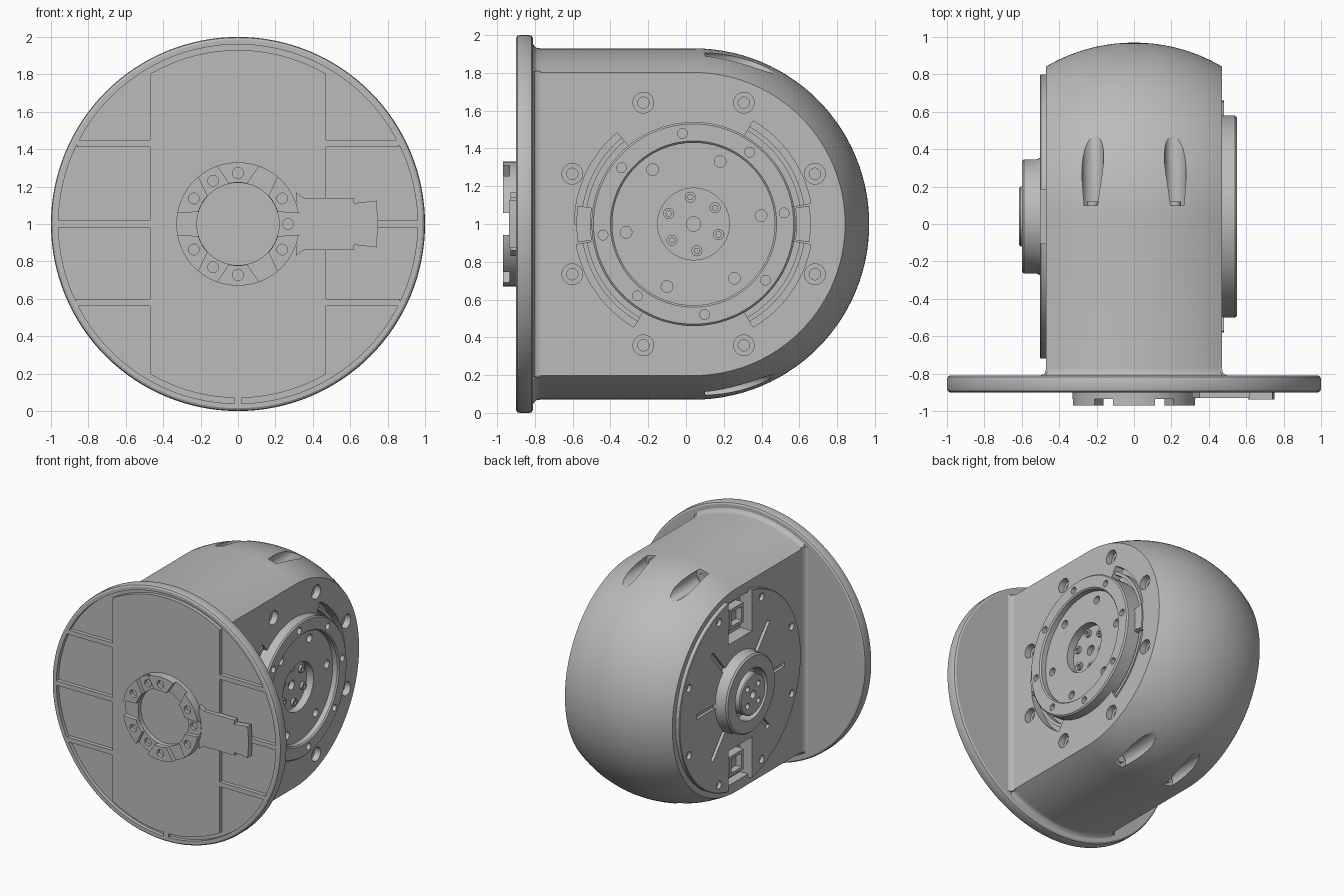
import bpy, bmesh
from math import sin, cos, radians, pi, acos, degrees
from mathutils import Matrix, Vector

if "Cube" in bpy.data.objects:
    bpy.data.objects.remove(bpy.data.objects["Cube"])

CY, CZ = 0.04, 1.0      # centre of the joint axis
HALF = 0.47             # half width of the housing
R = 0.93                # housing radius

grey = bpy.data.materials.new("plain_grey")
grey.use_nodes = True
grey.diffuse_color = (0.5, 0.5, 0.5, 1)
grey.node_tree.nodes["Principled BSDF"].inputs["Base Color"].default_value = (0.5, 0.5, 0.5, 1)


def place(u, v, h, axis):
    """Map plane coordinates and height along an axis to the model."""
    if axis == "x":
        return Vector((h, CY + u, CZ + v))
    if axis == "y":
        return Vector((u, h, CZ + v))
    return Vector((u, v, CZ + h))


def finish(bm, name):
    bmesh.ops.recalc_face_normals(bm, faces=bm.faces)
    mesh = bpy.data.meshes.new(name)
    bm.to_mesh(mesh)
    bm.free()
    mesh.materials.append(grey)
    ob = bpy.data.objects.new(name, mesh)
    bpy.context.collection.objects.link(ob)
    return ob


def prisms(name, outlines, h0, h1, axis):
    """Extrude each 2D outline between two heights, all in one object."""
    bm = bmesh.new()
    for pts in outlines:
        low = [bm.verts.new(place(u, v, h0, axis)) for u, v in pts]
        high = [bm.verts.new(place(u, v, h1, axis)) for u, v in pts]
        bm.faces.new(low)
        bm.faces.new(high)
        for i in range(len(pts)):
            j = (i + 1) % len(pts)
            bm.faces.new((low[i], low[j], high[j], high[i]))
    return finish(bm, name)


def lathe_mesh(profile, axis, seg=96, closed=False):
    """Spin (radius, height) points around the axis."""
    bm = bmesh.new()
    rings = []
    for r, h in profile:
        if r == 0:
            rings.append([bm.verts.new(place(0, 0, h, axis))] * seg)
        else:
            rings.append([bm.verts.new(place(r * cos(2 * pi * k / seg), r * sin(2 * pi * k / seg), h, axis))
                          for k in range(seg)])
    pairs = list(zip(rings, rings[1:])) + ([(rings[-1], rings[0])] if closed else [])
    for a, b in pairs:
        for k in range(seg):
            n = (k + 1) % seg
            bm.faces.new(list(dict.fromkeys((a[k], a[n], b[n], b[k]))))
    return bm


def lathe(name, profile, axis, seg=96, closed=False):
    return finish(lathe_mesh(profile, axis, seg, closed), name)


def circle(u, v, r, n=20):
    return [(u + r * cos(2 * pi * k / n), v + r * sin(2 * pi * k / n)) for k in range(n)]


def rect(u0, u1, v0, v1):
    return [(u0, v0), (u1, v0), (u1, v1), (u0, v1)]


def arc(r, a0, a1, n=24):
    return [(r * cos(radians(a0 + (a1 - a0) * k / n)), r * sin(radians(a0 + (a1 - a0) * k / n)))
            for k in range(n + 1)]


def sector(r0, r1, a0, a1):
    return arc(r1, a0, a1) + arc(r0, a1, a0)


def bolt_circle(r, count, start, hole, n=20):
    step = 2 * pi / count
    return [circle(r * cos(radians(start) + k * step), r * sin(radians(start) + k * step), hole, n)
            for k in range(count)]


def cut(ob, outlines, h0, h1, axis):
    """Subtract prisms from a part."""
    cutter = prisms("cutter", outlines, h0, h1, axis)
    cutter.hide_render = True
    mod = ob.modifiers.new("cut", "BOOLEAN")
    mod.operation, mod.solver, mod.object = "DIFFERENCE", "EXACT", cutter
    bpy.context.view_layer.objects.active = ob
    bpy.ops.object.modifier_apply(modifier=mod.name)
    bpy.data.objects.remove(cutter)


# Housing: round-ended barrel sliced flat on both sides
profile = [(0, -0.84), (0.955, -0.84), (0.955, -0.81), (0.938, -0.8), (0.932, -0.79), (R, -0.77)]
profile += [(R * cos(k * pi / 56), CY + R * sin(k * pi / 56)) for k in range(28)] + [(0, CY + R)]
bm = lathe_mesh(profile, "y", 128)
for side in (1, -1):
    bmesh.ops.bisect_plane(bm, geom=bm.verts[:] + bm.edges[:] + bm.faces[:], plane_co=(side * HALF, 0, 0),
                           plane_no=(side, 0, 0), clear_outer=True)
    bmesh.ops.holes_fill(bm, edges=[e for e in bm.edges if e.is_boundary], sides=0)
housing = finish(bm, "housing")

# Rotor seat, curved grooves and mounting holes on the left side
grooves = [sector(0.53, 0.63, a, a + 50) for a in (10, -60, 130, 190)]
cut(housing, [circle(0, 0, 0.537, 96)], 0.38, 0.6, "x")
cut(housing, grooves, 0.4, 0.6, "x")
cut(housing, bolt_circle(0.695, 8, 22.5, 0.055), 0.42, 0.6, "x")
cut(housing, bolt_circle(0.695, 8, 22.5, 0.03), 0.36, 0.6, "x")

# Teardrop screw pockets, top and bottom
pockets = [circle(x, z, 0.058, 28) for x in (-0.22, 0.22) for z in (-0.855, 0.855)]
cut(housing, pockets, 0.1, 0.9, "y")
prisms("pocket_screws", [circle(x, z, 0.03) for x in (-0.22, 0.22) for z in (-0.85, 0.85)], 0.09, 0.12, "y")

# Connector bays on the right side
bays = [rect(-0.145, 0.145, 0.42, 0.72), rect(-0.145, 0.145, -0.72, -0.42)]
cut(housing, bays, -0.6, -0.4, "x")

# Fillets between flat sides and flange
fillet = [(0.46, -0.82), (0.5, -0.82), (0.5, -0.81), (0.482, -0.803), (0.474, -0.792), (0.47, -0.77), (0.46, -0.77)]
prisms("side_fillets", [[(s * x, y) for x, y in fillet] for s in (1, -1)], -0.81, 0.81, "z")

# Flange with raised rim
lathe("flange", [(0, -0.87), (0.96, -0.87), (0.96, -0.9), (0.985, -0.9), (0.996, -0.893), (1, -0.88),
                 (1, -0.83), (0.996, -0.817), (0.985, -0.81), (0, -0.81)], "y", 128)
edge = degrees(acos(HALF / 0.93))
prisms("flange_panel", [arc(0.93, edge, 180 - edge) + arc(0.93, 180 + edge, 360 - edge)], -0.86, -0.9, "y")
ribs = [rect(-0.02, 0.02, -0.965, -0.92)]
for v, reach in ((0.43, 0.86), (0, 0.965), (-0.42, 0.865)):
    ribs += [rect(HALF - 0.01, reach, v - 0.018, v + 0.018), rect(-reach, 0.01 - HALF, v - 0.018, v + 0.018)]
prisms("flange_ribs", ribs, -0.86, -0.9, "y")

# Front coupling ring with six pads and a key tab
ring = lathe("coupling_ring", [(0.22, -0.89), (0.33, -0.89), (0.33, -0.935), (0.22, -0.935)], "y", 72, True)
cut(ring, bolt_circle(0.267, 3, 0, 0.029), -0.95, -0.91, "y")
pads = prisms("coupling_pads", [arc(0.33, a - 20, a + 20, 8) + arc(0.222, a + 13, a - 13, 4)
                                for a in range(30, 360, 60)], -0.93, -0.97, "y")
cut(pads, bolt_circle(0.273, 6, 30, 0.029), -0.98, -0.94, "y")
prisms("key_neck", [[(0.31, -0.17), (0.35, -0.14), (0.62, -0.14), (0.62, 0.14), (0.35, 0.14), (0.31, 0.17)]],
       -0.89, -0.93, "y")
prisms("key_head", [[(0.61, -0.11), (0.74, -0.125), (0.75, 0), (0.74, 0.125), (0.61, 0.11)]], -0.89, -0.937, "y")

# Rotor: stepped disc with bolt circles
rotor = lathe("rotor", [(0, 0.36), (0.54, 0.36), (0.54, 0.54), (0.53, 0.55), (0.44, 0.55), (0.43, 0.54),
                        (0.43, 0.5), (0.19, 0.5), (0.19, 0.44), (0, 0.44)], "x")
cut(rotor, bolt_circle(0.483, 8, 7, 0.026), 0.51, 0.6, "x")
cut(rotor, bolt_circle(0.36, 6, 7, 0.031), 0.46, 0.6, "x")
cut(rotor, [circle(0, 0, 0.038)], 0.4, 0.6, "x")
screws = prisms("rotor_screws", bolt_circle(0.143, 6, 37, 0.029), 0.43, 0.46, "x")
cut(screws, bolt_circle(0.143, 6, 37, 0.015, 6), 0.445, 0.5, "x")

# Guide rails in the grooves and stop blocks between them
prisms("groove_rails", [sector(0.57, 0.595, a, a + 50) for a in (10, -60, 130, 190)], 0.39, 0.455, "x")
prisms("stop_blocks", [sector(0.545, 0.62, a - 9, a + 9) for a in (0, 180)], 0.4, 0.48, "x")

# Round cover on the right side with open bays, slots and bolts
cover = lathe("side_cover", [(0, -0.46), (0.76, -0.46), (0.76, -0.498), (0.755, -0.503), (0, -0.503)], "x")
cut(cover, [rect(-0.145, 0.145, 0.42, 0.8), rect(-0.145, 0.145, -0.8, -0.42)], -0.6, -0.4, "x")
cut(cover, bolt_circle(0.695, 8, 22.5, 0.03), -0.6, -0.475, "x")
slots = []
for a in (0, 50, 130, 180, 230, 310):
    c, s = cos(radians(a)), sin(radians(a))
    slots.append([(u * c - v * s, u * s + v * c) for u, v in rect(0.29, 0.55, -0.018, 0.018)])
cut(cover, slots, -0.6, -0.48, "x")

# Connectors inside the bays
plugs = prisms("connectors", [rect(-0.09, 0.09, 0.5, 0.66), rect(-0.09, 0.09, -0.66, -0.5)], -0.39, -0.47, "x")
cut(plugs, [rect(-0.065, 0.065, 0.525, 0.635), rect(-0.065, 0.065, -0.635, -0.525)], -0.5, -0.42, "x")

# Cover hub and output boss
lathe("cover_hub", [(0.2, -0.49), (0.32, -0.49), (0.305, -0.52), (0.305, -0.588), (0.293, -0.6), (0.2, -0.6)],
      "x", 72, True)
boss = lathe("output_boss", [(0, -0.49), (0.16, -0.49), (0.16, -0.607), (0.152, -0.615), (0, -0.615)], "x", 64)
cut(boss, bolt_circle(0.095, 4, 45, 0.022), -0.7, -0.58, "x")
cut(boss, [circle(0, 0, 0.03)], -0.7, -0.57, "x")

# Smooth curved faces, keep edges crisp
for ob in bpy.context.scene.objects:
    if ob.type == "MESH" and ob.data.materials and ob.data.materials[0] == grey:
        bpy.ops.object.select_all(action="DESELECT")
        ob.select_set(True)
        bpy.context.view_layer.objects.active = ob
        bpy.ops.object.shade_smooth_by_angle(angle=radians(30))
